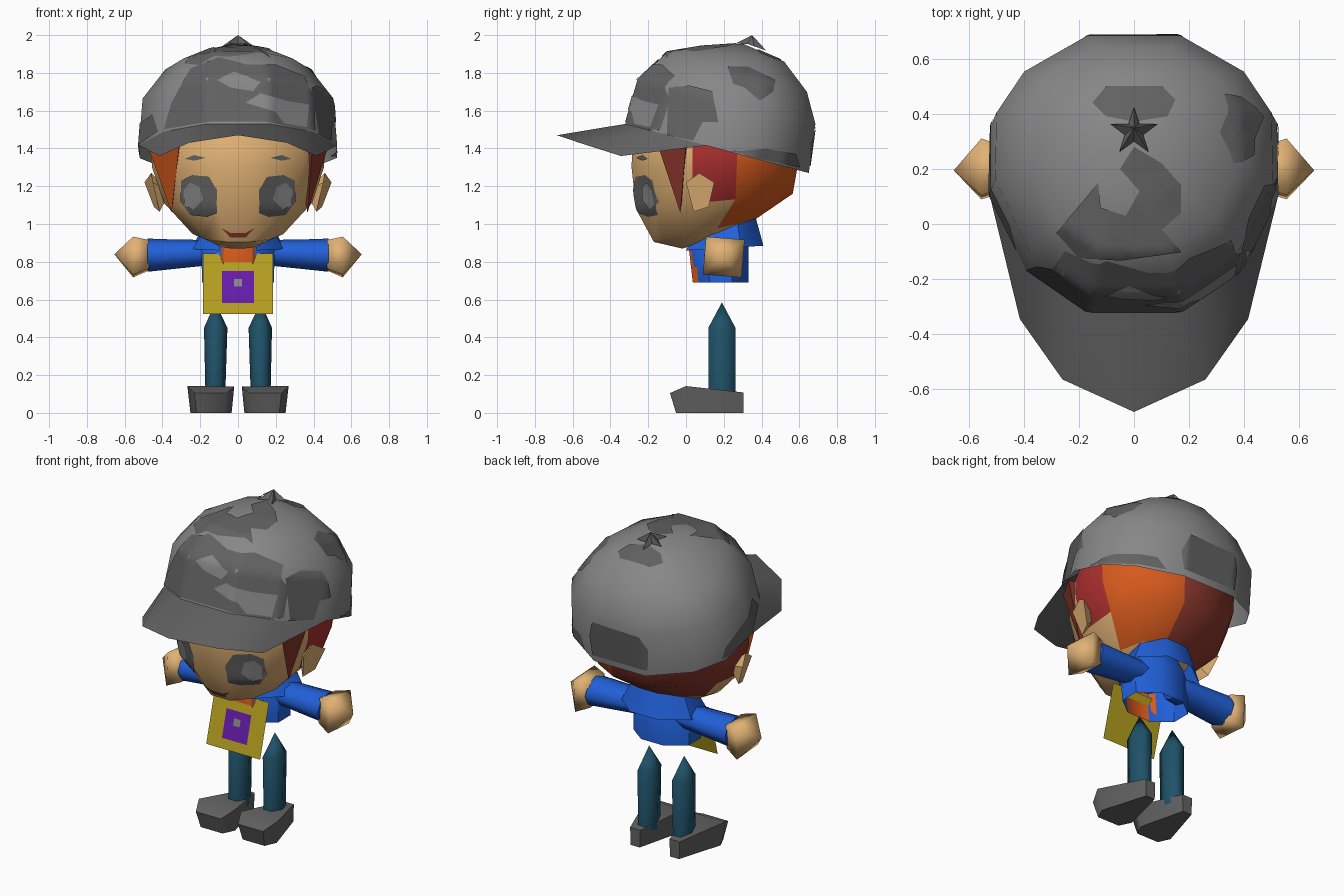
import bpy, bmesh, math
from mathutils import Vector
from mathutils.bvhtree import BVHTree

if "Cube" in bpy.data.objects:
    bpy.data.objects.remove(bpy.data.objects["Cube"])


def material(name, r, g, b):
    m = bpy.data.materials.new(name)
    m.diffuse_color = [(c / 255) ** 2.2 for c in (r, g, b)] + [1]
    m.use_nodes = True
    m.node_tree.nodes["Principled BSDF"].inputs["Base Color"].default_value = m.diffuse_color
    return m


SKIN = material("skin", 224, 176, 116)
LIGHT = material("light_grey", 134, 134, 134)
DARK = material("dark_grey", 98, 98, 98)
ORANGE = material("orange", 212, 90, 34)
RED = material("red", 170, 50, 50)
BROWN = material("red_brown", 138, 58, 48)
BLUE = material("blue", 38, 96, 216)
TEAL = material("teal", 36, 82, 104)
YELLOW = material("yellow", 180, 158, 36)
PURPLE = material("purple", 102, 34, 170)


def finish(name, bm, mats, normals=True, angle=42):
    bmesh.ops.remove_doubles(bm, verts=bm.verts, dist=1e-5)
    if normals:
        bmesh.ops.recalc_face_normals(bm, faces=bm.faces)
    me = bpy.data.meshes.new(name)
    bm.to_mesh(me)
    bm.free()
    for m in mats:
        me.materials.append(m)
    ob = bpy.data.objects.new(name, me)
    bpy.context.collection.objects.link(ob)
    bpy.ops.object.select_all(action='DESELECT')
    ob.select_set(True)
    bpy.context.view_layer.objects.active = ob
    bpy.ops.object.shade_smooth_by_angle(angle=math.radians(angle))
    return ob


def loft(name, rings, mats, rule=lambda i, k: 0, caps=(False, False), angle=42):
    """Skin closed rings; a ring of one point makes a tip."""
    bm = bmesh.new()
    n = max(len(r) for r in rings)
    vs = [[bm.verts.new(p) for p in r] for r in rings]
    for i, (a, b) in enumerate(zip(vs, vs[1:])):
        for k in range(n):
            j = (k + 1) % n
            quad = [a[k % len(a)], a[j % len(a)], b[j % len(b)], b[k % len(b)]]
            f = bm.faces.new(list(dict.fromkeys(quad)))
            f.material_index = rule(i, k)
    for r, cap in zip((vs[0], vs[-1]), caps):
        if cap:
            bm.faces.new(r)
    return finish(name, bm, mats, angle=angle)


def ring(front, back, half_x, z_front, z_back, n=12, plan=None):
    """Tilted ring with a flat side at the front; plan gives (x, depth) of one half."""
    h = math.pi / n
    if plan is None:
        plan = [(math.sin(h + 2 * h * k) / math.cos(h), .5 - .5 * math.cos(h + 2 * h * k) / math.cos(h))
                for k in range(n // 2)]
    plan = plan + [(-x, t) for x, t in plan[::-1]]
    return [(half_x * x, front + (back - front) * t, z_front + (z_back - z_front) * t) for x, t in plan]


def poly(name, pts, faces, mat):
    bm = bmesh.new()
    vs = [bm.verts.new(p) for p in pts]
    for f in faces:
        bm.faces.new([vs[i] for i in f])
    return finish(name, bm, [mat])


VIEWS = {"front": (lambda u, v: (u, -3, v), (0, 1, 0)), "back": (lambda u, v: (u, 3, v), (0, -1, 0)),
         "right": (lambda u, v: (3, u, v), (-1, 0, 0)), "left": (lambda u, v: (-3, u, v), (1, 0, 0)),
         "top": (lambda u, v: (u, v, 4), (0, 0, -1))}


def patch(name, target, view, outline, mat, lift=0.005):
    """Thin painted plate wrapped onto the target."""
    place, d = VIEWS[view]
    d = Vector(d)
    tree = BVHTree.FromPolygons([v.co for v in target.data.vertices],
                                [p.vertices for p in target.data.polygons])
    bm = bmesh.new()
    f = bm.faces.new([bm.verts.new(place(*p)) for p in outline])
    bmesh.ops.triangulate(bm, faces=[f])
    for axis in range(3):
        if abs(d[axis]) < 0.5:
            no = Vector([float(i == axis) for i in range(3)])
            for s in range(-28, 84):
                bmesh.ops.bisect_plane(bm, geom=bm.verts[:] + bm.edges[:] + bm.faces[:],
                                       plane_co=no * s * 0.025, plane_no=no)
    for v in bm.verts:
        loc, no, _, _ = tree.ray_cast(v.co, d)
        if loc is None:
            loc, no, _, _ = tree.find_nearest(v.co + d * 2.7)
        v.co = loc + (no if no.dot(d) < 0 else -no) * lift
    bm.normal_update()
    for f in bm.faces:
        if f.normal.dot(d) > 0:
            f.normal_flip()
    return finish(name, bm, [mat], normals=False)


# Head, with hair painted on the back and side faces
def hair_rule(i, k):
    if (k in (2, 8) and i >= 2) or (3 <= k <= 7 and i >= 1):
        return {2: 2, 3: 1, 4: 1}.get(k, 3)
    return 0


head = loft("head", [ring(-.02, .28, .13, .87, .95), ring(-.17, .36, .24, .905, 1.02),
                     ring(-.265, .565, .39, 1.08, 1.16), ring(-.288, .59, .455, 1.30, 1.30),
                     ring(-.285, .59, .46, 1.41, 1.41), ring(-.2, .5, .4, 1.62, 1.55)],
            [SKIN, ORANGE, RED, BROWN], hair_rule, (True, True))

# Cap crown, brim and top star
PLAN = [(.32, 0), (.75, .16), (1, .44), (.99, .70), (.79, .86), (.335, 1)]
rim = ring(-.32, .65, .525, 1.53, 1.27, plan=PLAN)
cap = loft("cap", [rim, ring(-.25, .685, .505, 1.77, 1.53, plan=PLAN),
                   ring(-.1, .64, .385, 1.91, 1.70, plan=PLAN),
                   ring(.08, .52, .21, 1.94, 1.86, plan=PLAN), [(0, .3, 1.955)]], [LIGHT])
half = [(.415, -.345, 1.36), (.26, -.565, 1.43)]
brim_pts = [(-x, y, z) for x, y, z in rim[2::-1]] + rim[:3]
brim_pts += half + [(0, -.683, 1.47)] + [(-x, y, z) for x, y, z in half[::-1]]
poly("cap_brim", brim_pts, [(0, 1, 10), (1, 9, 10), (1, 2, 9), (2, 8, 9), (2, 3, 8),
                            (3, 7, 8), (3, 4, 7), (4, 6, 7), (4, 5, 6)], DARK)
star = []
for k in range(10):
    a, r = math.pi * k / 5, (.09, .035)[k % 2]
    y = .335 + r * math.cos(a)
    star.append((r * math.sin(a), y, 1.955 - .35 * max(0, y - .32)))
loft("cap_star", [star, [(0, .35, 2.0)]], [DARK])

# Camouflage patches
patch("camo_front", cap, "front", [(-.25, 1.82), (-.25, 1.7), (-.35, 1.64), (-.39, 1.5), (-.15, 1.54),
                                   (.15, 1.54), (.38, 1.49), (.405, 1.5), (.4, 1.66), (.35, 1.78),
                                   (.2, 1.84), (.05, 1.84), (-.1, 1.88)], DARK)
patch("camo_front_light", cap, "front", [(-.11, 1.76), (-.02, 1.8), (.12, 1.75), (.08, 1.70), (-.04, 1.72)],
      LIGHT, .0095)
patch("camo_front_light_low", cap, "front", [(.04, 1.64), (.12, 1.69), (.25, 1.65), (.37, 1.63), (.36, 1.51),
                                             (.24, 1.53), (.2, 1.59)], LIGHT, .0095)
patch("camo_top", cap, "top", [(0, .28), (.1, .22), (.17, .14), (.17, .04), (.1, -.02), (.17, -.1),
                               (-.05, -.13), (-.2, -.12), (-.28, -.03), (-.17, .1), (-.13, .15),
                               (-.12, .06), (-.03, .03), (.02, .12), (-.05, .2)], DARK)
patch("camo_top_back", cap, "top", [(-.15, .44), (-.1, .5), (.1, .5), (.15, .45), (.12, .39), (0, .37),
                                    (-.1, .39)], DARK)
patch("camo_right", cap, "right", [(-.1, 1.47), (-.09, 1.72), (.02, 1.73), (.14, 1.7), (.17, 1.54),
                                   (.09, 1.54), (.04, 1.44)], DARK)
patch("camo_right_high", cap, "right", [(.22, 1.83), (.33, 1.83), (.47, 1.76), (.46, 1.70), (.39, 1.65),
                                        (.31, 1.72), (.25, 1.74)], DARK)
patch("camo_right_rim", cap, "right", [(.24, 1.38), (.42, 1.40), (.58, 1.37), (.6, 1.30), (.24, 1.375)], DARK)
patch("camo_left", cap, "left", [(-.1, 1.49), (.0, 1.58), (.14, 1.53), (.36, 1.42), (.38, 1.36),
                                 (.1, 1.42)], DARK)
patch("camo_back", cap, "back", [(-.19, 1.31), (-.2, 1.44), (-.16, 1.52), (.16, 1.53), (.2, 1.42),
                                 (.18, 1.31)], DARK)

# Mouth, eyes and brows
patch("mouth", head, "front", [(-.085, .98), (-.04, .955), (.04, .955), (.085, .98), (.04, .93),
                               (-.04, .93)], BROWN)
EYE = [(.3, 1.23), (.24, 1.26), (.15, 1.25), (.11, 1.18), (.11, 1.06), (.16, 1.04), (.25, 1.05), (.3, 1.12)]
IRIS = [(.285, 1.18), (.25, 1.22), (.2, 1.2), (.18, 1.13), (.23, 1.08), (.28, 1.1)]
BROW = [(.17, 1.35), (.23, 1.365), (.28, 1.345), (.23, 1.335)]
for side, s in (("right", 1), ("left", -1)):
    for part, shape, mat, lift in (("eye", EYE, DARK, .005), ("iris", IRIS, LIGHT, .0095),
                                   ("brow", BROW, DARK, .005)):
        patch(f"{side}_{part}", head, "front", [(s * u, v) for u, v in shape], mat, lift)

    def m(*pts):
        return [(s * x, y, z) for x, y, z in pts]

    # Sideburns (the left one is wider) and ears
    front, tip = (((.395, -.15, 1.42), (.368, -.03, 1.06)) if s > 0 else
                  ((.31, -.25, 1.42), (.352, -.06, 1.06)))
    poly(f"{side}_sideburn", m(front, (.48, .0, 1.42), tip, (.3, .02, 1.42)),
         [(0, 1, 2), (1, 3, 2), (3, 0, 2)], BROWN if s > 0 else ORANGE)
    loft(f"{side}_ear", [m((.452, .0, 1.22), (.46, .07, 1.27), (.495, .15, 1.22), (.445, .12, 1.09),
                           (.415, .04, 1.065)), m((.36, .09, 1.17))], [SKIN], caps=(True, False))

    # Sleeves and hands
    def arm_ring(x, ry, rz, z, n=8, turn=0.0):
        return [(s * x, .2 + ry * math.cos(turn + 2 * math.pi * k / n),
                 z + rz * math.sin(turn + 2 * math.pi * k / n)) for k in range(n)]
    loft(f"{side}_sleeve", [arm_ring(.12, .09, .065, .85), arm_ring(.34, .1, .078, .84),
                            arm_ring(.48, .105, .088, .835)], [BLUE], caps=(False, True), angle=60)
    q = math.pi / 4 - .08
    loft(f"{side}_hand", [arm_ring(.47, .11, .105, .835, 4, q), arm_ring(.555, .145, .142, .825, 4, q),
                          m((.655, .195, .84))], [SKIN], caps=(True, False), angle=85)

    # Legs and shoes
    def leg_ring(x, rx, ry, z):
        return [(s * (x + rx * math.cos(k * math.pi / 3)), .19 + ry * math.sin(k * math.pi / 3) / .866, z)
                for k in range(6)]
    loft(f"{side}_leg", [leg_ring(.12, .052, .072, .08), leg_ring(.118, .062, .072, .45),
                         m((.12, .19, .585))], [TEAL], angle=70)
    top = [(.06, -.085, .105), (.23, -.085, .105), (.268, .0, .142), (.17, .305, .108),
           (.1, .305, .108), (.02, .0, .14)]
    sole = [(.135 + (x - .135) * .88, .13 + (y - .13) * (.85 if y < .1 else 1), 0) for x, y, z in top]
    bm = bmesh.new()
    lo, up = ([bm.verts.new(p) for p in m(*r)] for r in (sole, top))
    for k in range(6):
        bm.faces.new((lo[k], lo[k - 1], up[k - 1], up[k]))
    bm.faces.new(lo)
    bm.faces.new([up[k] for k in (0, 1, 2, 5)])
    bm.faces.new([up[k] for k in (2, 3, 4, 5)])
    finish(f"{side}_shoe", bm, [DARK], angle=65)

    # Shirt edge showing beside the jacket opening
    poly(f"{side}_shirt_edge", m((.078, .036, .69), (.115, .066, .69), (.115, .05, .88), (.078, .014, .88)),
         [(0, 1, 2, 3)], ORANGE)

# Open jacket with a shirt front, and its flared collar
loft("jacket", [ring(.04, .33, .19, .69, .69, 8), ring(.018, .33, .195, .88, .90, 8),
                ring(.04, .3, .13, .93, .98, 8)], [BLUE, ORANGE], lambda i, k: int(k == 7), angle=50)
outer, inner = ring(.0, .41, .24, .86, .885, 8), ring(.04, .37, .18, .94, 1.03, 8)
bm = bmesh.new()
vo, vi = ([bm.verts.new(p) for p in r] for r in (outer, inner))
for k in range(7):
    bm.faces.new((vo[k], vo[k + 1], vi[k + 1], vi[k]))
finish("collar", bm, [BLUE])


# Hanging card with an inset square and a small badge
def card(name, x0, x1, z0, z1, mat, lift):
    pts = [(x, .04 - .27 * (.845 - z) - lift, z) for x, z in ((x0, z0), (x1, z0), (x1, z1), (x0, z1))]
    poly(name, pts, [(0, 1, 2, 3)], mat)


card("card", -.185, .185, .523, .845, YELLOW, 0)
card("card_square", -.085, .085, .583, .75, PURPLE, .005)
card("card_badge", -.022, .022, .668, .71, LIGHT, .009)
